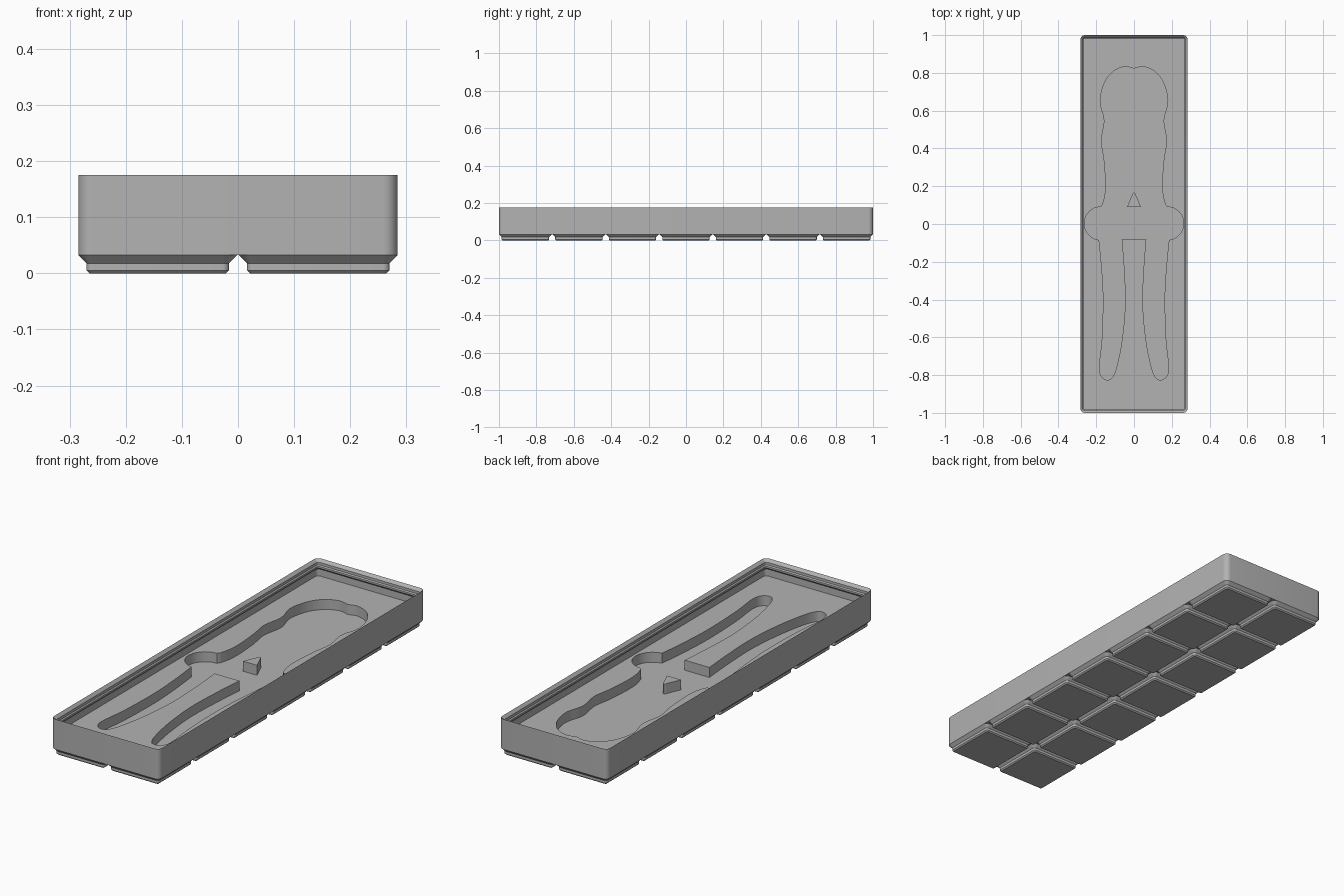
import bpy, bmesh, math
from mathutils import Vector

cube = bpy.data.objects.get("Cube")
if cube:
    bpy.data.objects.remove(cube, do_unlink=True)

MM = 2 / 293.5            # one millimetre in model units
PITCH, COLS, ROWS = 42, 2, 7
FILL_TOP, POCKET_FLOOR, TOP = 14, 7, 25.75
RADIUS = 3.75

grey = bpy.data.materials.new("plain grey")
grey.use_nodes = True
grey.diffuse_color = (0.45, 0.45, 0.45, 1)
grey.node_tree.nodes["Principled BSDF"].inputs["Base Color"].default_value = grey.diffuse_color


def rounded_rect(w, d, inset, steps=8):
    """Outline of a rounded rectangle moved inwards by inset."""
    r = max(RADIUS - inset, 0.4)
    pts = []
    for k, (sx, sy) in enumerate([(1, 1), (-1, 1), (-1, -1), (1, -1)]):
        cx, cy = sx * (w / 2 - inset - r), sy * (d / 2 - inset - r)
        for i in range(steps + 1):
            a = math.pi / 2 * (k + i / steps)
            pts.append((cx + r * math.cos(a), cy + r * math.sin(a)))
    return pts


def loft(bm, outlines, centre=(0, 0)):
    """Join (outline, height) rings given in millimetres and cap both ends."""
    rings = [[bm.verts.new(((x + centre[0]) * MM, (y + centre[1]) * MM, z * MM))
              for x, y in pts] for pts, z in outlines]
    n = len(rings[0])
    for a, b in zip(rings, rings[1:]):
        for i in range(n):
            j = (i + 1) % n
            bm.faces.new((a[i], a[j], b[j], b[i]))
    bm.faces.new(rings[0][::-1])
    bm.faces.new(rings[-1])


def make_object(name, bm):
    bmesh.ops.recalc_face_normals(bm, faces=bm.faces)
    mesh = bpy.data.meshes.new(name)
    bm.to_mesh(mesh)
    bm.free()
    mesh.materials.append(grey)
    obj = bpy.data.objects.new(name, mesh)
    bpy.context.collection.objects.link(obj)
    return obj


def activate(obj):
    bpy.ops.object.select_all(action='DESELECT')
    obj.select_set(True)
    bpy.context.view_layer.objects.active = obj


def spline(points, steps=6):
    """Smooth path through the points, last point left out."""
    p = [Vector(q) for q in points]
    p = [2 * p[0] - p[1]] + p + [2 * p[-1] - p[-2]]
    out = []
    for a, b, c, d in zip(p, p[1:], p[2:], p[3:]):
        for i in range(steps):
            t = i / steps
            out.append(0.5 * (2 * b + (c - a) * t + (2 * a - 5 * b + 4 * c - d) * t * t
                              + (3 * b - a - 3 * c + d) * t ** 3))
    return out


# Bin body: outer wall, stacking lip, undercut, then the raised fill
W, D = COLS * PITCH - 0.5, ROWS * PITCH - 0.5
section = [(0, 4.75), (0, TOP), (1.9, TOP - 1.9), (1.9, TOP - 3.7), (2.6, TOP - 4.4),
           (2.6, TOP - 5.6), (1.2, TOP - 7), (1.2, FILL_TOP)]
bm = bmesh.new()
loft(bm, [(rounded_rect(W, D, inset), z) for inset, z in section])
body = make_object("bin_body", bm)

# Tool-shaped pocket: right half as smooth runs, mirrored to the left
head = [(0, .823), (.05, .833), (.11, .807), (.153, .754), (.175, .685), (.177, .632),
        (.157, .55), (.171, .46), (.171, .42), (.158, .34), (.15, .23), (.153, .155), (.17, .09)]
pivot = [(.175 + .088 * math.cos(a), .003 + .088 * math.sin(a))
         for a in (math.pi * (.5 - i / 24) for i in range(24))]
handle = [(.185, -.085), (.17, -.24), (.162, -.4), (.168, -.61), (.182, -.74), (.18, -.79),
          (.162, -.818), (.135, -.825), (.112, -.808), (.09, -.75), (.063, -.61),
          (.047, -.425), (.053, -.24), (.065, -.083)]
half = [Vector(p) for p in spline(head) + pivot + spline(handle) + [handle[-1]]]
outline = [(p.x / MM, p.y / MM) for p in half]
outline += [(-x, y) for x, y in reversed(outline[1:])]
bm = bmesh.new()
loft(bm, [(outline, POCKET_FLOOR), (outline, FILL_TOP + 3)])
cutter = make_object("pocket_cutter", bm)
cutter.hide_render = True

cut = body.modifiers.new("pocket", 'BOOLEAN')
cut.operation, cut.solver, cut.object = 'DIFFERENCE', 'EXACT', cutter
activate(body)
bpy.ops.object.modifier_apply(modifier=cut.name)
bpy.data.objects.remove(cutter, do_unlink=True)

# Small wedge standing in the pocket between the jaws
wedge = [(-.037, .09), (.037, .09), (.006, .163), (0, .167), (-.006, .163)]
wedge = [(x / MM, y / MM) for x, y in wedge]
bm = bmesh.new()
loft(bm, [(wedge, POCKET_FLOOR), (wedge, FILL_TOP)])
island = make_object("pocket_wedge", bm)

# Stepped feet, one per grid cell
foot_section = [(2.95, 0), (2.15, 0.8), (2.15, 2.6), (0, 4.75)]
bm = bmesh.new()
for col in range(COLS):
    for row in range(ROWS):
        centre = ((col - (COLS - 1) / 2) * PITCH, (row - (ROWS - 1) / 2) * PITCH)
        loft(bm, [(rounded_rect(PITCH - .5, PITCH - .5, i), z) for i, z in foot_section], centre)
feet = make_object("base_feet", bm)

for obj in (body, island, feet):
    activate(obj)
    bpy.ops.object.shade_smooth_by_angle(angle=math.radians(30))
